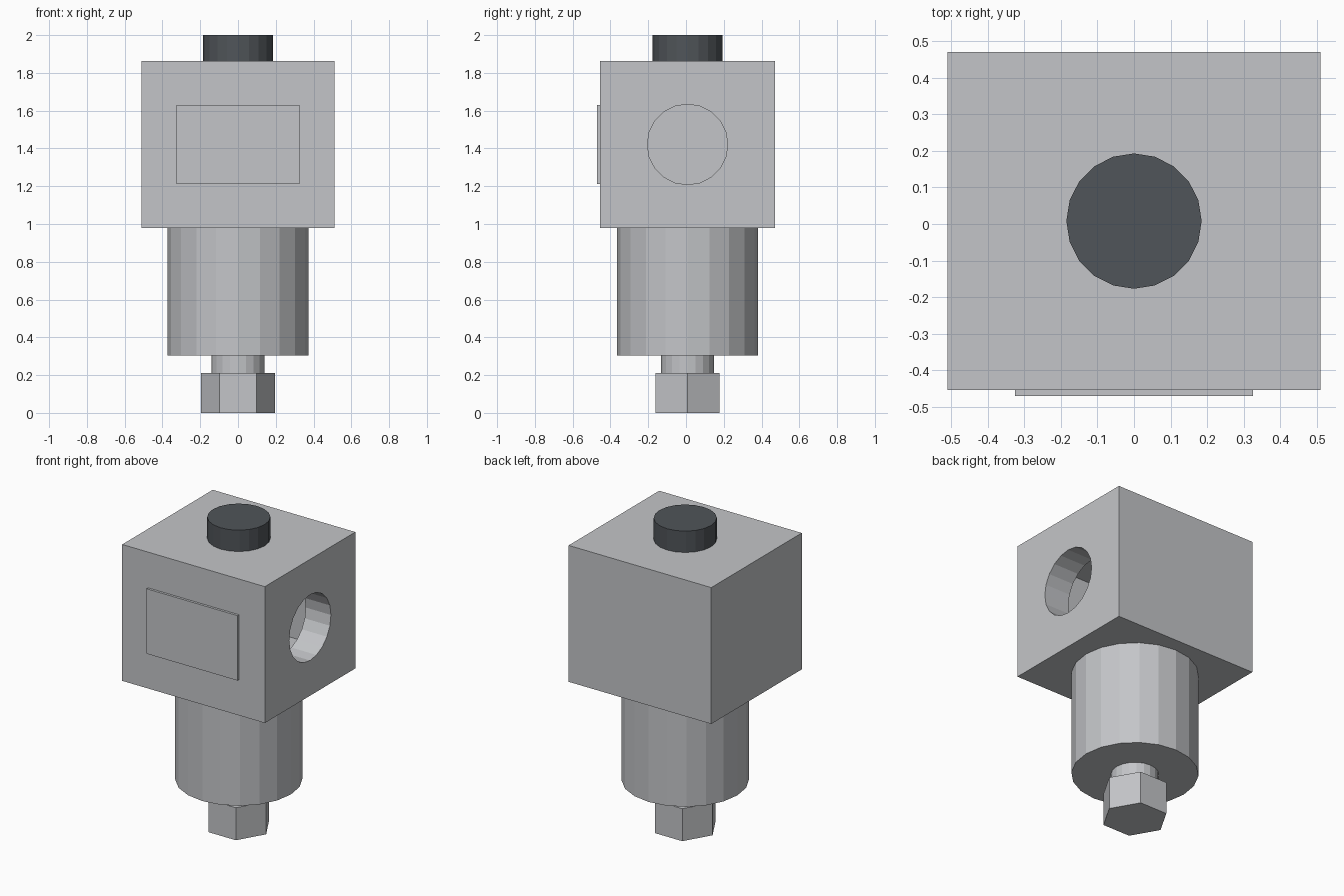
import bpy, math

if "Cube" in bpy.data.objects:
    bpy.data.objects.remove(bpy.data.objects["Cube"])

CY = 0.008  # shared centre line in y


def material(name, rgb):
    m = bpy.data.materials.new(name)
    m.use_nodes = True
    m.diffuse_color = (*rgb, 1)
    m.node_tree.nodes["Principled BSDF"].inputs["Base Color"].default_value = (*rgb, 1)
    return m


steel = material("light grey metal", (0.55, 0.56, 0.58))
dark = material("dark grey", (0.08, 0.09, 0.1))


def finish(name, mat):
    ob = bpy.context.object
    ob.name = name
    ob.data.materials.append(mat)
    return ob


def cylinder(name, radius, z0, z1, mat, sides=20, turn=0):
    bpy.ops.mesh.primitive_cylinder_add(vertices=sides, radius=radius, depth=z1 - z0,
                                        location=(0, CY, (z0 + z1) / 2), rotation=(0, 0, turn))
    return finish(name, mat)


def box(name, size, centre, mat):
    bpy.ops.mesh.primitive_cube_add(size=1, location=centre)
    ob = finish(name, mat)
    ob.scale = size
    bpy.ops.object.transform_apply(location=False, rotation=False, scale=True)
    return ob


def cut(target, cutter):
    mod = target.modifiers.new("cut", 'BOOLEAN')
    mod.operation = 'DIFFERENCE'
    mod.solver = 'EXACT'
    mod.object = cutter
    bpy.context.view_layer.objects.active = target
    bpy.ops.object.modifier_apply(modifier=mod.name)
    bpy.data.objects.remove(cutter)


# Hollow housing with a round port on its left side
WALL = 0.18
size, centre = (1.02, 0.925, 0.882), (0, CY, 1.421)
housing = box("housing", size, centre, steel)
cut(housing, box("cavity_cutter", [s - 2 * WALL for s in size], centre, steel))
bpy.ops.mesh.primitive_cylinder_add(vertices=20, radius=0.213, depth=0.4,
                                    location=(0.45, CY, 1.421), rotation=(0, math.pi / 2, 0))
cut(housing, finish("port_cutter", steel))

# Raised plate on the front
box("front_plate", (0.65, 0.03, 0.42), (0, -0.455, 1.421), steel)

# Cap above, bowl and drain fitting below
cylinder("top_knob", 0.185, 1.862, 2.0, dark)
cylinder("bowl", 0.373, 0.305, 0.98, steel)
cylinder("drain_neck", 0.14, 0.21, 0.305, steel)
cylinder("drain_nut", 0.196, 0.0, 0.21, steel, sides=6, turn=math.pi / 6)
